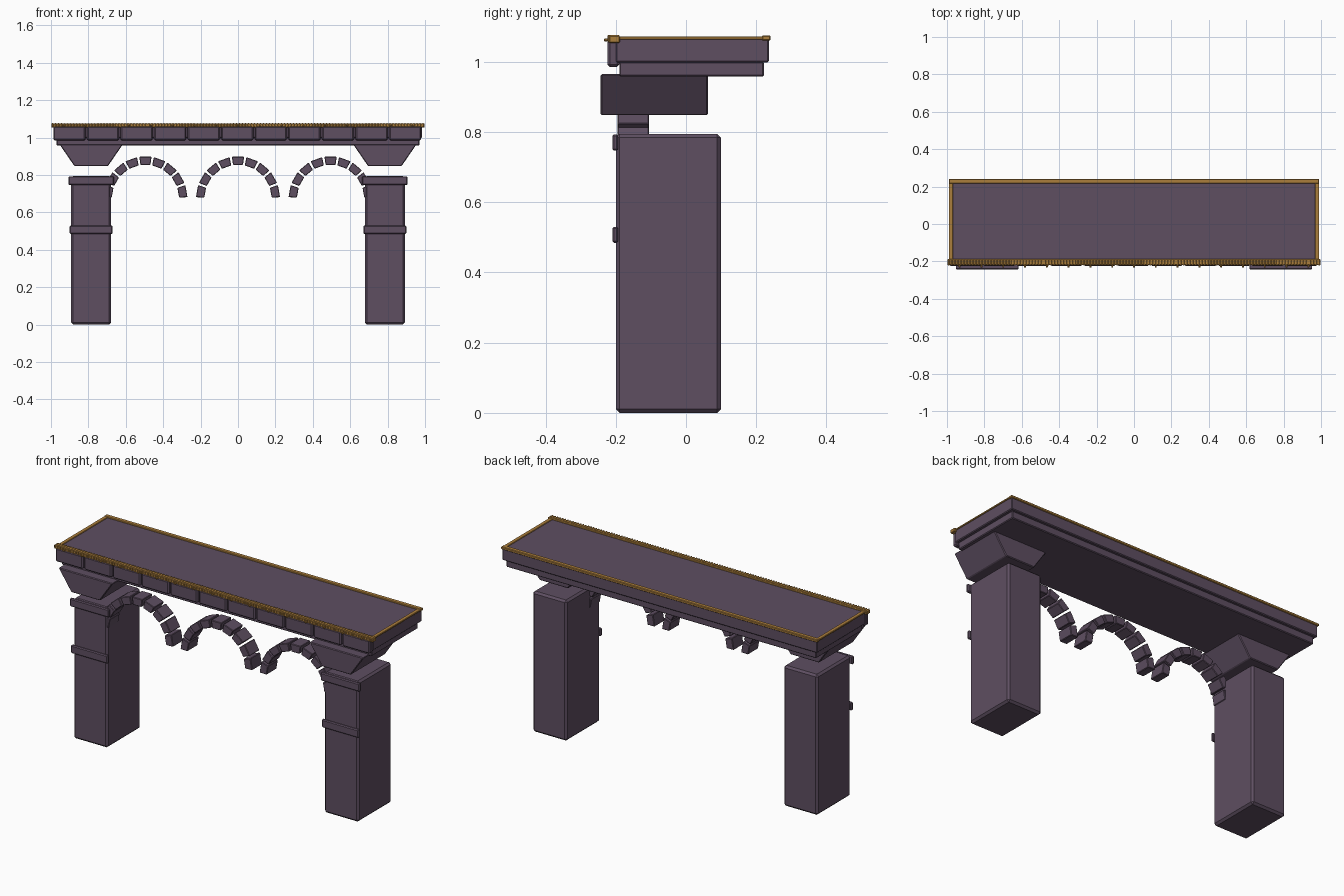
import bpy, bmesh, math

cube = bpy.data.objects.get("Cube")
if cube:
    bpy.data.objects.remove(cube, do_unlink=True)


def material(name, color):
    m = bpy.data.materials.new(name)
    m.use_nodes = True
    m.diffuse_color = (*color, 1)
    m.node_tree.nodes["Principled BSDF"].inputs["Base Color"].default_value = (*color, 1)
    return m


STONE = material("dusky purple stone", (0.112, 0.077, 0.12))
GOLD = material("aged gold", (0.41, 0.21, 0.045))


def prism(name, profile, y0, y1, mat=STONE, bevel=0.004):
    """Extrude an x-z outline from y0 to y1 and chamfer its edges."""
    bm = bmesh.new()
    face = bm.faces.new([bm.verts.new((x, y0, z)) for x, z in profile])
    res = bmesh.ops.extrude_face_region(bm, geom=[face])
    verts = [v for v in res["geom"] if isinstance(v, bmesh.types.BMVert)]
    bmesh.ops.translate(bm, verts=verts, vec=(0, y1 - y0, 0))
    bmesh.ops.recalc_face_normals(bm, faces=bm.faces)
    if bevel:
        bmesh.ops.bevel(bm, geom=bm.edges[:], offset=bevel, segments=1,
                        affect='EDGES', profile=0.5)
    mesh = bpy.data.meshes.new(name)
    bm.to_mesh(mesh)
    bm.free()
    mesh.materials.append(mat)
    obj = bpy.data.objects.new(name, mesh)
    bpy.context.collection.objects.link(obj)
    return obj


def box(name, x, y, z, mat=STONE, bevel=0.004):
    outline = [(x[0], z[0]), (x[1], z[0]), (x[1], z[1]), (x[0], z[1])]
    return prism(name, outline, *y, mat, bevel)


def repeat(obj, count, step):
    mod = obj.modifiers.new("Repeat", 'ARRAY')
    mod.count = count
    mod.use_relative_offset = False
    mod.use_constant_offset = True
    mod.constant_offset_displace = (step, 0, 0)


# Pillars with front bands and flared brackets
for side, cx in (("right", -0.785), ("left", 0.785)):
    box(side + "_pillar", (cx - 0.107, cx + 0.107), (-0.2, 0.1), (0, 0.795), bevel=0.011)
    box(side + "_pillar_top_band", (cx - 0.122, cx + 0.122), (-0.21, -0.193), (0.747, 0.793), bevel=0.005)
    box(side + "_pillar_middle_band", (cx - 0.115, cx + 0.115), (-0.21, -0.193), (0.484, 0.53), bevel=0.005)
    prism(side + "_bracket", [(cx - 0.09, 0.848), (cx + 0.09, 0.848),
                              (cx + 0.17, 0.965), (cx - 0.17, 0.965)], -0.243, 0.063)

# Arches of separate wedge stones
STONES = 9
INNER, OUTER, SPRING = 0.18, 0.225, 0.675
for arch, cx in (("right", -0.495), ("middle", 0), ("left", 0.495)):
    for i in range(STONES):
        a0 = math.pi * (i + 0.08) / STONES
        a1 = math.pi * (i + 0.92) / STONES
        corners = [(INNER, a0), (OUTER, a0), (OUTER, a1), (INNER, a1)]
        prism(f"{arch}_arch_stone_{i + 1}",
              [(cx + r * math.cos(a), SPRING + r * math.sin(a)) for r, a in corners],
              -0.195, -0.105, bevel=0.003)

# Deck slabs
box("lower_deck", (-0.97, 0.97), (-0.19, 0.222), (0.958, 1.0))
box("upper_deck", (-0.985, 0.985), (-0.2, 0.236), (0.998, 1.068))

# Front facing blocks
PITCH = 0.1795
facing = box("facing_blocks", (-0.987, -0.987 + PITCH - 0.008), (-0.224, -0.19), (0.985, 1.062), bevel=0.007)
repeat(facing, 11, PITCH)

# Gold edging
box("front_trim", (-0.998, 0.998), (-0.22, -0.188), (1.054, 1.075), GOLD, 0.003)
box("back_trim", (-0.99, 0.99), (0.216, 0.241), (1.06, 1.075), GOLD, 0.003)
for side, s in (("right", -1), ("left", 1)):
    box(side + "_trim", sorted((s * 0.968, s * 0.99)), (-0.19, 0.22), (1.063, 1.072), GOLD, 0.002)

# Fine ridges and small studs on the front edging
ridges = box("trim_ridges", (-0.995, -0.987), (-0.223, -0.19), (1.056, 1.077), GOLD, 0.002)
repeat(ridges, 124, 0.0161)
studs = box("trim_studs", (-0.937, -0.927), (-0.233, -0.215), (1.058, 1.067), GOLD, 0.002)
repeat(studs, 17, 0.1165)
